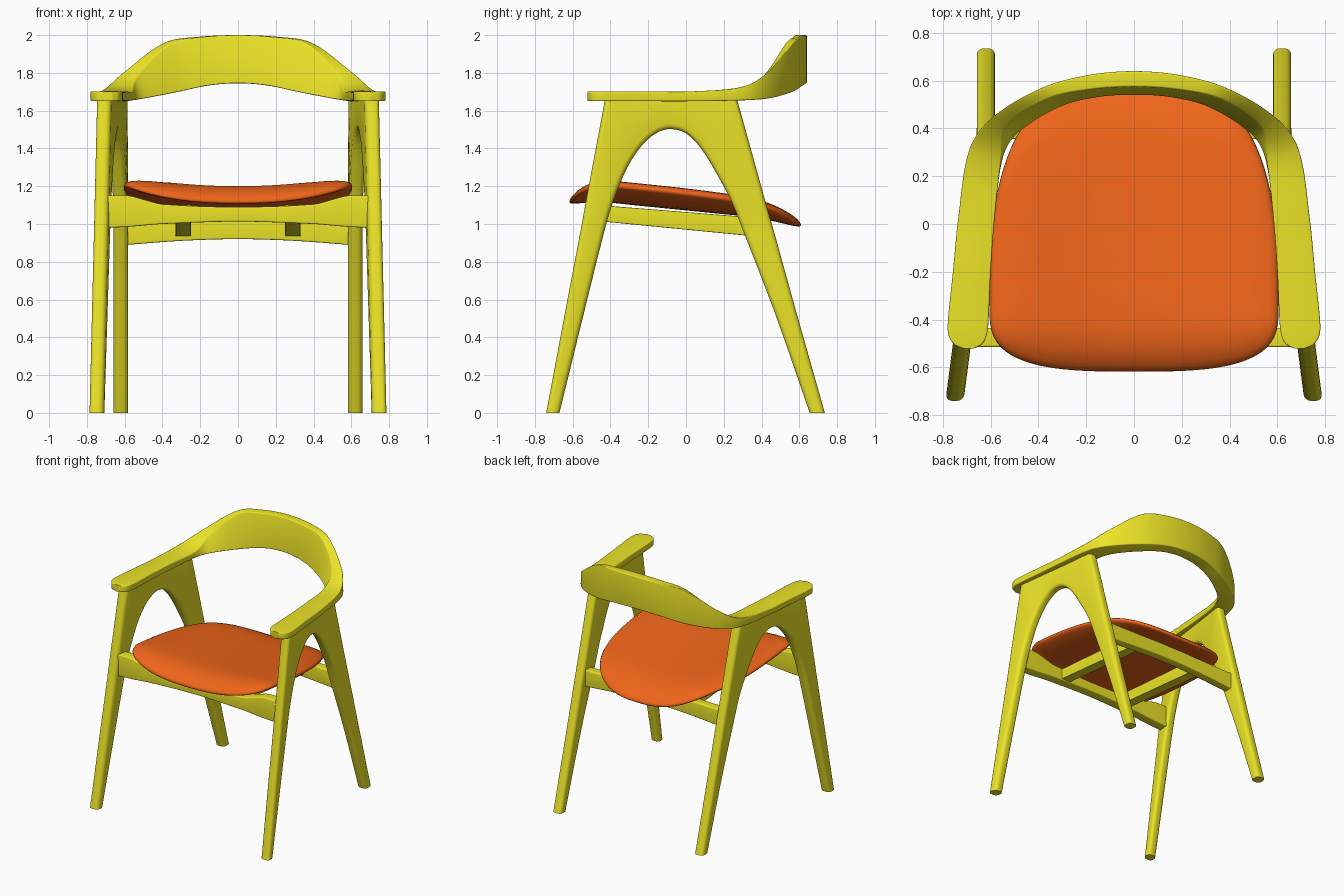
import bpy, bmesh, math
from mathutils import Vector

if "Cube" in bpy.data.objects:
    bpy.data.objects.remove(bpy.data.objects["Cube"])


def material(name, color):
    m = bpy.data.materials.new(name)
    m.diffuse_color = color
    m.use_nodes = True
    m.node_tree.nodes["Principled BSDF"].inputs["Base Color"].default_value = m.diffuse_color
    return m


WOOD = material("yellow_wood", (0.83, 0.77, 0.02, 1))
FABRIC = material("orange_fabric", (0.87, 0.13, 0.01, 1))


def spline(points, n):
    """Smooth curve through points of any dimension, n steps per span."""
    p = [Vector(q) for q in points]
    t = [0.0]
    for a, b in zip(p, p[1:]):
        t.append(t[-1] + (b - a).length)
    last = len(p) - 1
    tan = []
    for i in range(len(p)):
        a, b = max(i - 1, 0), min(i + 1, last)
        tan.append((p[b] - p[a]) / (t[b] - t[a]))
    out = []
    for i in range(last):
        h = t[i + 1] - t[i]
        for k in range(n):
            s = k / n
            out.append(p[i] * (2*s**3 - 3*s**2 + 1) + tan[i] * (h * (s**3 - 2*s**2 + s))
                       + p[i+1] * (3*s**2 - 2*s**3) + tan[i+1] * (h * (s**3 - s**2)))
    return out + [p[-1]]


def finish(name, bm, mat, mirror=False, angle=35):
    bmesh.ops.recalc_face_normals(bm, faces=bm.faces[:])
    me = bpy.data.meshes.new(name)
    bm.to_mesh(me)
    bm.free()
    me.materials.append(mat)
    ob = bpy.data.objects.new(name, me)
    bpy.context.collection.objects.link(ob)
    bpy.ops.object.select_all(action='DESELECT')
    bpy.context.view_layer.objects.active = ob
    ob.select_set(True)
    bpy.ops.object.shade_smooth_by_angle(angle=math.radians(angle))
    if mirror:
        ob.modifiers.new("mirror", 'MIRROR').use_mirror_merge = False
    return ob


def loft(name, rings, bevel, mirror=False):
    """Skin four-cornered sections, cap the ends and round the long edges."""
    bm = bmesh.new()
    vs = [[bm.verts.new(c) for c in r] for r in rings]
    for a, b in zip(vs, vs[1:]):
        for i in range(4):
            j = (i + 1) % 4
            bm.faces.new((a[i], a[j], b[j], b[i]))
    bm.faces.new(vs[0])
    bm.faces.new(vs[-1])
    bmesh.ops.recalc_face_normals(bm, faces=bm.faces[:])
    long_edges = [bm.edges.get((a[i], b[i])) for a, b in zip(vs, vs[1:]) for i in range(4)]
    bmesh.ops.bevel(bm, geom=long_edges, offset=bevel, offset_type='OFFSET',
                    segments=4, profile=0.5, affect='EDGES', clamp_overlap=True)
    return finish(name, bm, WOOD, mirror)


# Side frames: legs and arch in one piece, leaning outward to the front
inner = [(-.67, 0), (-.535, .55), (-.43, .97), (-.385, 1.12), (-.31, 1.3), (-.23, 1.42),
         (-.15, 1.485), (-.08, 1.503), (0, 1.48), (.08, 1.40), (.16, 1.27), (.24, 1.12),
         (.30, .97), (.47, .53), (.655, 0)]
outer = [(-.74, 0), (-.637, .55), (-.557, .97), (-.53, 1.12), (-.425, 1.68), (-.3, 1.68),
         (-.17, 1.68), (-.08, 1.68), (0, 1.68), (.12, 1.68), (.265, 1.68), (.42, 1.12),
         (.463, .97), (.585, .53), (.735, 0)]
N = 3
rings = []
for k, q in enumerate(spline(inner, N)):
    i, f = min(k // N, len(outer) - 2), 0
    f = k / N - i
    o = Vector(outer[i]).lerp(Vector(outer[i + 1]), f)
    ring = []
    for pt, half in ((o, .038), (q, .038), (q, -.038), (o, -.038)):
        ring.append((.62 + .13 * max(0, .27 - pt[0]) + half, pt[0], pt[1]))
    rings.append(ring)
loft("side_frame", rings, .026, mirror=True)

# Armrest and backrest band
# outer x,y | inner bottom x,y | inner top x,y | z bottom, z inner top, z outer top
half = [
    (.715, -.522, .665, -.520, .665, -.520, 1.65, 1.702, 1.702),
    (.752, -.505, .635, -.502, .635, -.502, 1.65, 1.702, 1.702),
    (.775, -.470, .618, -.470, .618, -.470, 1.65, 1.702, 1.702),
    (.780, -.420, .610, -.420, .610, -.420, 1.65, 1.702, 1.702),
    (.758, -.200, .600, -.200, .600, -.200, 1.65, 1.702, 1.702),
    (.735, .030, .583, .030, .583, .030, 1.65, 1.702, 1.702),
    (.690, .310, .550, .270, .556, .274, 1.655, 1.705, 1.730),
    (.600, .440, .490, .375, .535, .405, 1.665, 1.780, 1.810),
    (.390, .568, .310, .490, .360, .525, 1.70, 1.955, 1.962),
    (.200, .622, .155, .530, .180, .564, 1.733, 1.990, 1.992),
    (.000, .640, .000, .540, .000, .575, 1.745, 2.0, 2.0)]
flip = (-1, 1, -1, 1, -1, 1, 1, 1, 1)
full = half + [tuple(a * b for a, b in zip(s, flip)) for s in half[-2::-1]]
rings = [[(s[0], s[1], s[6]), (s[2], s[3], s[6]), (s[4], s[5], s[7]), (s[0], s[1], s[8])]
         for s in spline(full, 6)]
loft("arm_and_back_rest", rings, .007)


# Cross rails, dipping or arching towards the middle
def rail(name, stations, y0, y1):
    pts = stations + [(-x, b, t) for x, b, t in stations[-2::-1]]
    loft(name, [[(x, y0, b), (x, y1, b), (x, y1, t), (x, y0, t)]
                for x, b, t in spline(pts, 4)], .008)


rail("front_rail", [(.70, .98, 1.15), (.58, .985, 1.15), (.50, .992, 1.13),
                    (.40, 1.0, 1.105), (0, 1.013, 1.09)], -.515, -.435)
rail("back_rail", [(.62, .887, 1.02), (.3, .911, 1.025), (0, .92, 1.03)], .355, .425)

# Stretchers under the seat
loft("seat_stretcher", [[(.25, y, z), (.33, y, z), (.33, y, z + h), (.25, y, z + h)]
                        for y, z, h in ((-.46, 1.015, .085), (.39, .932, .1))], .004, mirror=True)


# Seat cushion: saddle-shaped pad with rounded rim
def seat_point(r, a, side):
    c, s = math.cos(a), math.sin(a)
    n, b = (2.8, .96) if s > 0 else (3.1, .268)
    x = r * .605 * math.copysign(abs(c) ** (2 / n), c)
    rim_y = b * math.copysign(abs(s) ** (2 / n), s) - .35
    y = rim_y * r - .05 * (1 - r)
    z = 1.11 - .1 * y - .57 * max(0, y - .3) ** 2 - 1.17 * max(0, -.4 - y) ** 2
    z += .045 * (x / .55) ** 2
    return (x, y, z + side * math.sqrt(max(0, 1 - r ** 6)))


bm = bmesh.new()
COUNT = 96
radii = [.2, .4, .6, .72, .82, .89, .94, .97, .99]
loops = [(r, .052) for r in radii] + [(1, 0)] + [(r, -.038) for r in radii[::-1]]
vs = [[bm.verts.new(seat_point(r, 2 * math.pi * i / COUNT, h)) for i in range(COUNT)]
      for r, h in loops]
for a, b in zip(vs, vs[1:]):
    for i in range(COUNT):
        j = (i + 1) % COUNT
        bm.faces.new((a[i], a[j], b[j], b[i]))
for ring, h in ((vs[0], .052), (vs[-1], -.038)):
    mid = bm.verts.new(seat_point(0, 0, h))
    for i in range(COUNT):
        bm.faces.new((ring[i], ring[(i + 1) % COUNT], mid))
finish("seat_cushion", bm, FABRIC, angle=80)
